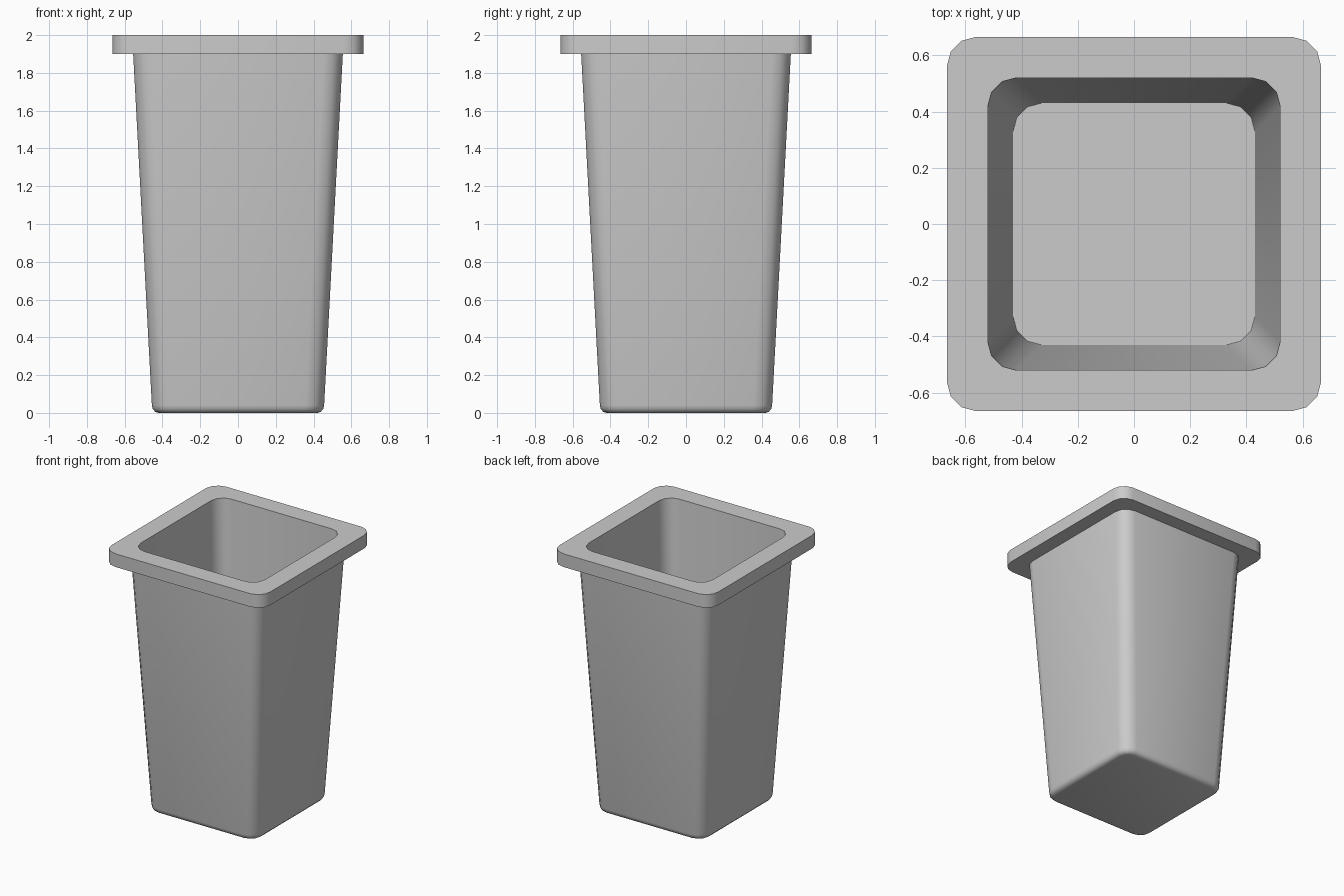
import bpy, bmesh
from math import sin, cos, pi

if "Cube" in bpy.data.objects:
    bpy.data.objects.remove(bpy.data.objects["Cube"])

SEG = 3  # facets per rounded corner


def rounded_square(bm, half, radius, z):
    """Ring of vertices around a square with rounded corners."""
    c = half - radius
    ring = []
    for k, (sx, sy) in enumerate([(1, 1), (-1, 1), (-1, -1), (1, -1)]):
        for i in range(SEG + 1):
            a = (k + i / SEG) * pi / 2
            ring.append(bm.verts.new((sx * c + radius * cos(a), sy * c + radius * sin(a), z)))
    return ring


def loft(name, sections):
    """Skin a closed shell through (half, radius, z) sections and cap both ends."""
    bm = bmesh.new()
    rings = [rounded_square(bm, *s) for s in sections]
    for r0, r1 in zip(rings, rings[1:]):
        n = len(r0)
        for i in range(n):
            j = (i + 1) % n
            bm.faces.new((r0[i], r0[j], r1[j], r1[i]))
    bm.faces.new(rings[0])
    bm.faces.new(rings[-1])
    bmesh.ops.recalc_face_normals(bm, faces=bm.faces)
    mesh = bpy.data.meshes.new(name)
    bm.to_mesh(mesh)
    bm.free()
    obj = bpy.data.objects.new(name, mesh)
    bpy.context.collection.objects.link(obj)
    bpy.ops.object.select_all(action='DESELECT')
    obj.select_set(True)
    bpy.context.view_layer.objects.active = obj
    bpy.ops.object.shade_smooth_by_angle(angle=0.7)
    return obj


# Rounded lower edge of the tapered body
edge = [(0.42 + 0.036 * sin(t * pi / 6), 0.065 + 0.035 * sin(t * pi / 6),
         0.04 * (1 - cos(t * pi / 6))) for t in range(4)]

# Outer body, overhanging rim and hollow interior in one shell
loft("planter_pot", edge + [
    (0.555, 0.10, 1.90),   # body meets the rim underside
    (0.665, 0.10, 1.90),   # rim lower edge
    (0.665, 0.10, 2.00),   # rim upper edge
    (0.52, 0.10, 2.00),    # opening
    (0.43, 0.10, 0.05),    # interior floor
])
